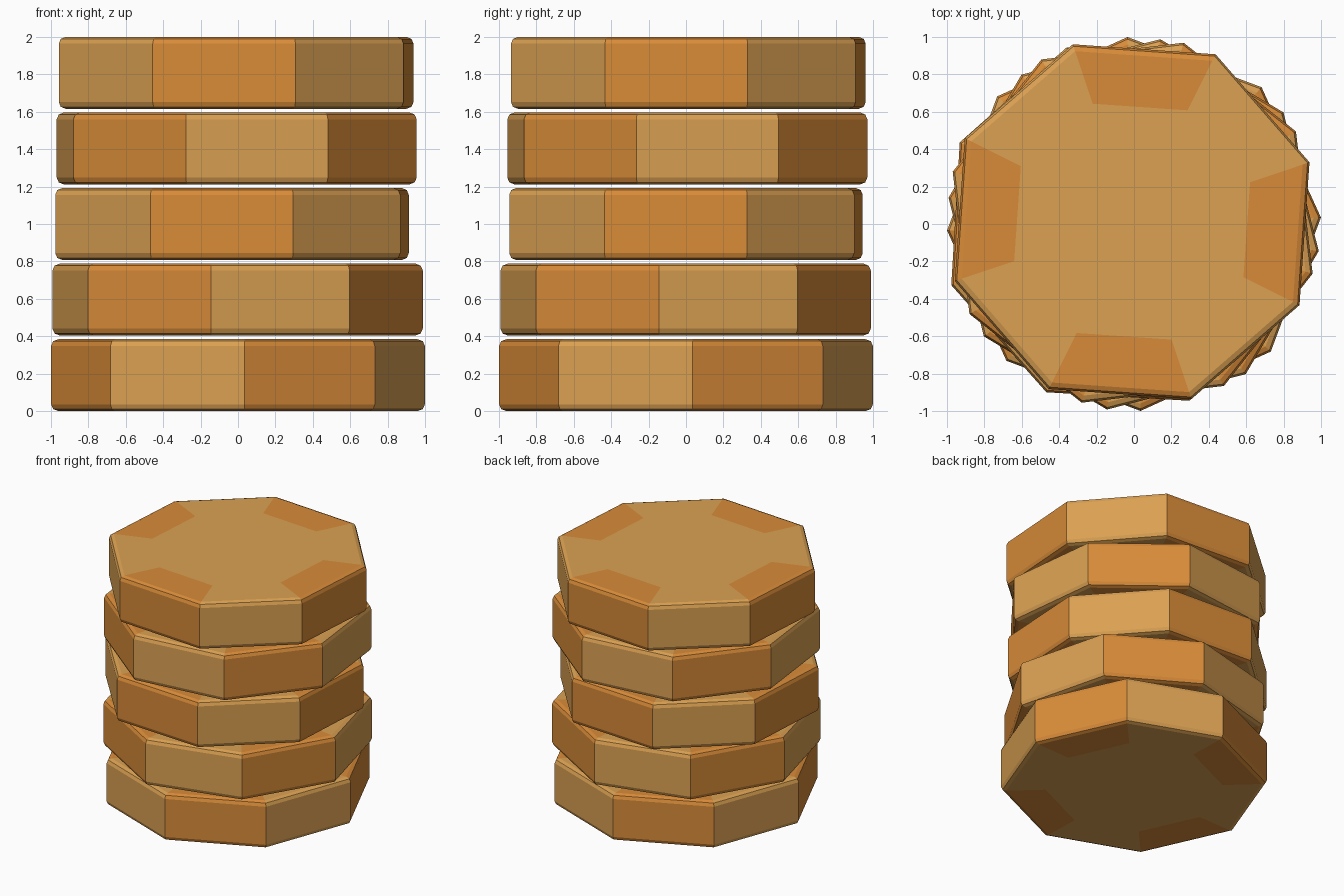
import bpy, bmesh
from math import cos, sin, pi, radians

if "Cube" in bpy.data.objects:
    bpy.data.objects.remove(bpy.data.objects["Cube"])


def make_material(name, color):
    m = bpy.data.materials.new(name)
    m.diffuse_color = color
    m.use_nodes = True
    m.node_tree.nodes["Principled BSDF"].inputs["Base Color"].default_value = m.diffuse_color
    return m


TAN = make_material("tan", (0.71, 0.355, 0.085, 1))
ORANGE = make_material("orange", (0.69, 0.26, 0.04, 1))

SIDES, H, STEP, B = 8, 0.384, 0.404, 0.036
K = 1 / cos(pi / SIDES)          # apothem inset -> corner inset
INNER = 0.665                    # flat centre of each cap

# Half profile (radius, height): cap centre, rounded rim, wall, rounded rim, cap centre
lower = [(INNER, 0), (1 - B * K, 0), (1 - 0.29 * B * K, 0.29 * B), (1, B)]
PROFILE = lower + [(r, H - z) for r, z in reversed(lower)]


def disc(name, x, y, z, angle):
    bm = bmesh.new()
    rings = []
    for r, h in PROFILE:
        rings.append([bm.verts.new((r * cos(angle + i * pi / 4), r * sin(angle + i * pi / 4), h))
                      for i in range(SIDES)])
    # Alternating coloured sectors wrap from cap to wall to cap
    for a, b in zip(rings, rings[1:]):
        for i in range(SIDES):
            j = (i + 1) % SIDES
            bm.faces.new((a[i], a[j], b[j], b[i])).material_index = (i + 1) % 2
    bm.faces.new(rings[0][::-1])
    bm.faces.new(rings[-1])
    bmesh.ops.recalc_face_normals(bm, faces=bm.faces)
    me = bpy.data.meshes.new(name)
    bm.to_mesh(me)
    bm.free()
    me.materials.append(TAN)
    me.materials.append(ORANGE)
    ob = bpy.data.objects.new(name, me)
    ob.location = (x, y, z)
    bpy.context.collection.objects.link(ob)


# Stack of discs: x, y, angle of the first corner of an orange sector
STACK = [(0, 0, 2.0), (-0.002, -0.002, 36.8), (-0.032, 0, 64.1),
         (-0.007, 0.007, 29.2), (-0.01, 0.0125, 63.5)]
for n, (x, y, a) in enumerate(STACK):
    disc(f"disc_{n + 1}", x, y, n * STEP, radians(a))
